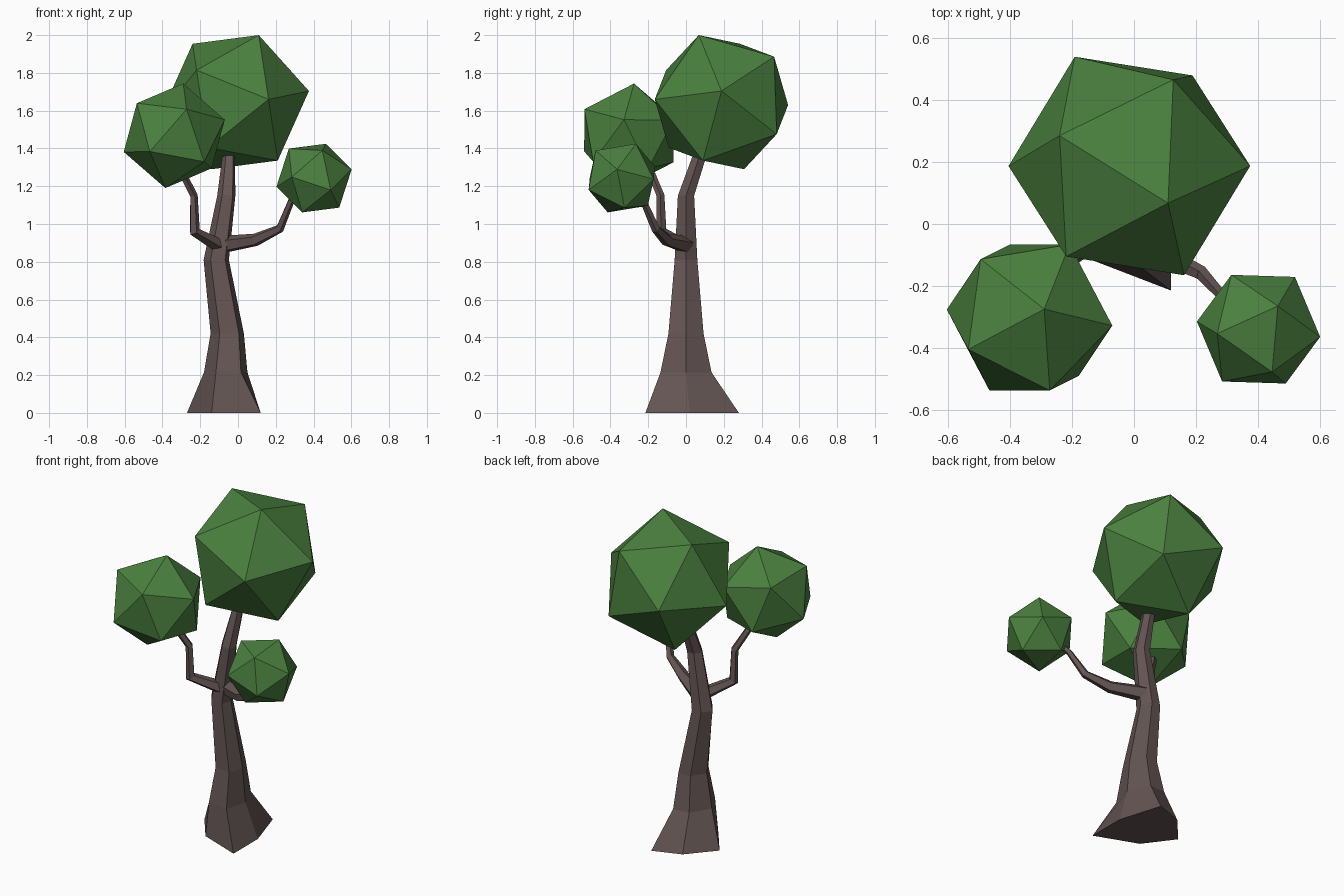
import bpy, bmesh
from math import cos, sin, tau
from mathutils import Vector, Matrix

if "Cube" in bpy.data.objects:
    bpy.data.objects.remove(bpy.data.objects["Cube"])


def material(name, color):
    m = bpy.data.materials.new(name)
    m.diffuse_color = (*color, 1)
    m.use_nodes = True
    m.node_tree.nodes["Principled BSDF"].inputs["Base Color"].default_value = m.diffuse_color
    return m


bark = material("bark", (0.125, 0.09, 0.087))
leaf = material("leaf", (0.07, 0.22, 0.05))


def finish(bm, name, mat):
    bmesh.ops.recalc_face_normals(bm, faces=bm.faces)
    me = bpy.data.meshes.new(name)
    bm.to_mesh(me)
    bm.free()
    me.materials.append(mat)
    ob = bpy.data.objects.new(name, me)
    bpy.context.collection.objects.link(ob)
    return ob


def loft(name, rings, mat):
    bm = bmesh.new()
    loops = [[bm.verts.new(p) for p in ring] for ring in rings]
    n = len(loops[0])
    for a, b in zip(loops, loops[1:]):
        for i in range(n):
            j = (i + 1) % n
            bm.faces.new((a[i], a[j], b[j], b[i]))
    bm.faces.new(loops[0])
    bm.faces.new(loops[-1])
    return finish(bm, name, mat)


def branch(name, path, sides=5):
    pts = [Vector(p[:3]) for p in path]
    rings = []
    for i, p in enumerate(pts):
        before = (p - pts[i - 1]).normalized() if i else Vector()
        after = (pts[i + 1] - p).normalized() if i < len(pts) - 1 else Vector()
        q = Vector((0, 0, 1)).rotation_difference(before + after)
        r = path[i][3]
        rings.append([p + q @ Vector((r * cos(tau * k / sides), r * sin(tau * k / sides), 0))
                      for k in range(sides)])
    return loft(name, rings, bark)


def frame(a, b):
    z = Vector(a).normalized()
    x = (Vector(b) - z * z.dot(Vector(b))).normalized()
    return Matrix((x, z.cross(x), z)).transposed()


def foliage(name, center, radius, a, b):
    # icosahedron turned so two neighbouring corners point along a and b
    bm = bmesh.new()
    bmesh.ops.create_icosphere(bm, subdivisions=1, radius=radius)
    bm.verts.ensure_lookup_table()
    v = bm.verts[0]
    w = bm.verts[0].link_edges[0].other_vert(v)
    rot = frame(a, b) @ frame(v.co, w.co).transposed()
    bm.transform(Matrix.Translation(center) @ rot.to_4x4())
    return finish(bm, name, leaf)


# Trunk: flared irregular foot, then tapering hexagons
foot = [(0.12, -0.215), (0.12, 0.02), (0.04, 0.28), (-0.13, 0.22), (-0.27, 0.06), (-0.14, -0.115)]
hexagon = [(0.7, -1), (1, 0), (0.5, 1), (-0.4, 0.95), (-1, 0.05), (-0.45, -0.85)]
sections = [  # centre x, y, z, half width x, y
    (-0.065, 0.0, 0.215, 0.115, 0.135),
    (-0.057, 0.0, 0.42, 0.088, 0.093),
    (-0.115, 0.0, 0.81, 0.067, 0.06),
    (-0.062, 0.0, 1.15, 0.048, 0.043),
    (-0.05, 0.068, 1.35, 0.034, 0.037),
    (-0.04, 0.12, 1.50, 0.028, 0.03),
]
rings = [[(x, y, 0) for x, y in foot]]
for cx, cy, z, hx, hy in sections:
    rings.append([(cx + hx * u, cy + hy * v, z) for u, v in hexagon])
loft("trunk", rings, bark)

# Branches: x, y, z, radius
branch("left_branch", [(-0.09, -0.01, 0.88, 0.04), (-0.23, -0.13, 0.96, 0.03),
                       (-0.235, -0.135, 1.15, 0.022), (-0.29, -0.18, 1.26, 0.02),
                       (-0.32, -0.24, 1.36, 0.015)])
branch("right_branch", [(-0.08, 0.0, 0.89, 0.048), (0.09, -0.10, 0.915, 0.035),
                        (0.22, -0.16, 0.975, 0.024), (0.28, -0.225, 1.12, 0.018),
                        (0.33, -0.28, 1.2, 0.014)])

# Foliage clumps
foliage("top_foliage", (-0.015, 0.1875, 1.645), 0.395,
        (0.125, -0.12, 0.355), (-0.225, 0.0975, 0.31))
foliage("left_foliage", (-0.3375, -0.3025, 1.467), 0.282,
        (0.0475, 0.0275, 0.278), (-0.1975, -0.1025, 0.168))
foliage("right_foliage", (0.4025, -0.34, 1.243), 0.206,
        (0.0625, 0.075, 0.182), (-0.1325, -0.015, 0.152))
